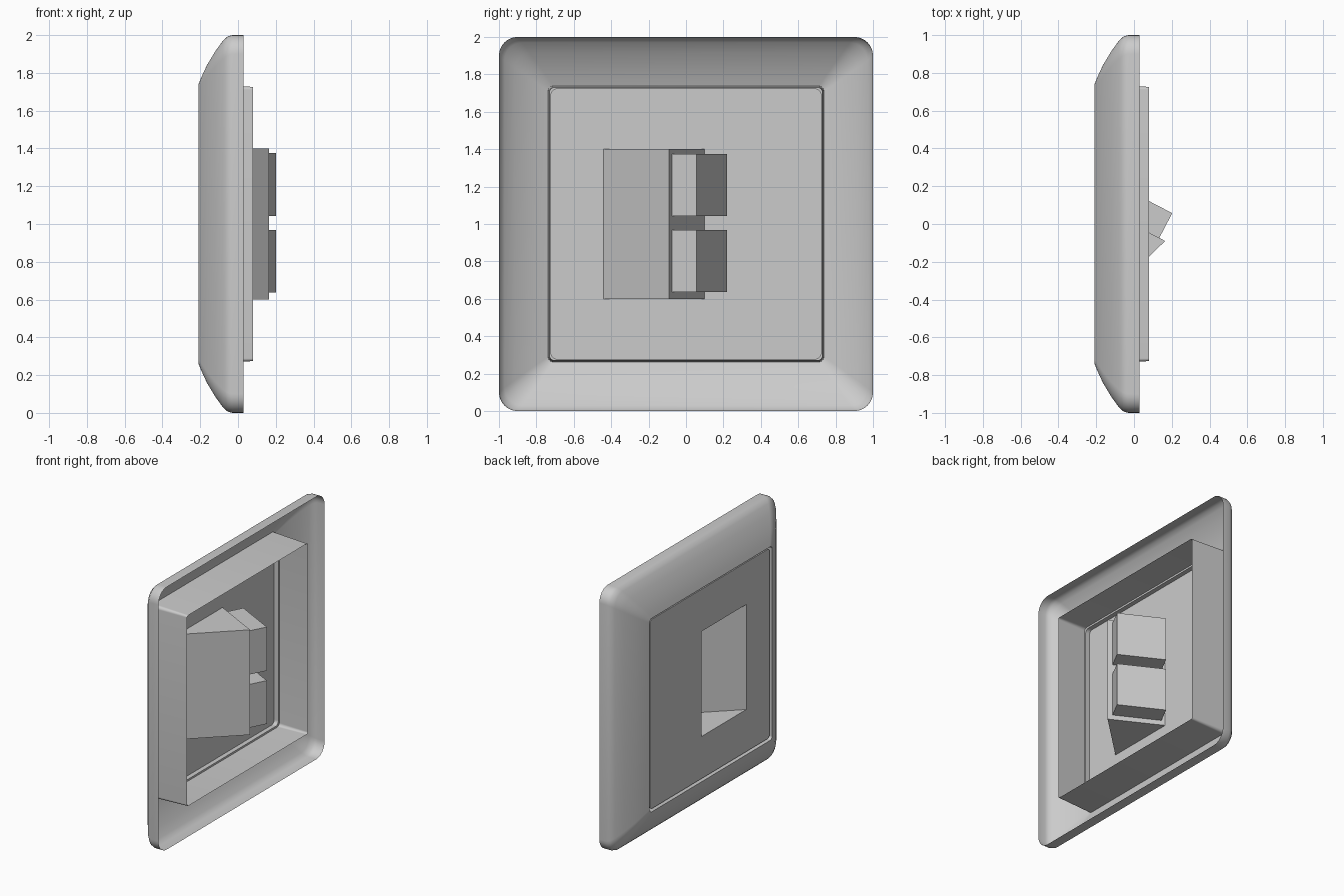
import bpy, bmesh, math
from mathutils import Vector

cube = bpy.data.objects.get("Cube")
if cube:
    bpy.data.objects.remove(cube, do_unlink=True)

grey = bpy.data.materials.new("light_grey_plastic")
grey.use_nodes = True
colour = (0.6, 0.6, 0.6, 1)
grey.diffuse_color = colour
grey.node_tree.nodes["Principled BSDF"].inputs["Base Color"].default_value = colour


def finish(name, bm, smooth=False):
    bmesh.ops.recalc_face_normals(bm, faces=bm.faces)
    mesh = bpy.data.meshes.new(name)
    bm.to_mesh(mesh)
    bm.free()
    mesh.materials.append(grey)
    ob = bpy.data.objects.new(name, mesh)
    bpy.context.collection.objects.link(ob)
    if smooth:
        bpy.ops.object.select_all(action='DESELECT')
        ob.select_set(True)
        bpy.context.view_layer.objects.active = ob
        bpy.ops.object.shade_smooth_by_angle(angle=math.radians(30))
    return ob


def rounded_square(x, half, radius, steps=8):
    """Points of a rounded square facing along x, centred on z = 1."""
    points = []
    for corner in range(4):
        mid = math.radians(45 + 90 * corner)
        cy = math.copysign(half - radius, math.cos(mid))
        cz = math.copysign(half - radius, math.sin(mid))
        for i in range(steps + 1):
            a = math.radians(90 * corner + 90 * i / steps)
            points.append((x, cy + radius * math.cos(a), 1 + cz + radius * math.sin(a)))
    return points


def loft(bm, rings):
    """Join rings of points with quads and return the vertex rings."""
    rows = [[bm.verts.new(p) for p in ring] for ring in rings]
    for a, b in zip(rows, rows[1:]):
        for i in range(len(a)):
            j = (i + 1) % len(a)
            bm.faces.new((a[i], a[j], b[j], b[i]))
    return rows


def fill_with_holes(bm, loops):
    """Fill the flat area between an outer loop and hole loops."""
    edges = []
    for loop in loops:
        for i, v in enumerate(loop):
            w = loop[(i + 1) % len(loop)]
            edges.append(bm.edges.get((v, w)) or bm.edges.new((v, w)))
    bmesh.ops.triangle_fill(bm, edges=edges, use_beauty=True)


# Hollow cover frame: (x, half size, corner radius)
bm = bmesh.new()
cover = [(0.03, 1.0, 0.1), (-0.03, 1.0, 0.1), (-0.055, 0.993, 0.1), (-0.08, 0.97, 0.095),
         (-0.12, 0.915, 0.08), (-0.165, 0.84, 0.06), (-0.195, 0.775, 0.04), (-0.21, 0.737, 0.025)]
loft(bm, [rounded_square(*p) for p in cover])
finish("cover_frame", bm, True)

# Box wall running back from the inner edge of the frame
bm = bmesh.new()
loft(bm, [rounded_square(-0.21, 0.737, 0.025), rounded_square(0.08, 0.726, 0.015)])
finish("back_box_wall", bm, True)

# Wedge plan and window size
FLOOR = -0.2
LOW, HIGH = 0.6, 1.4
near, tip, far = Vector((FLOOR, -0.44)), Vector((0.165, -0.09)), Vector((FLOOR, 0.10))
along = (far - tip).normalized()
out = Vector((-along.y, along.x))
if out.y < 0:
    out = -out

# Centre panel with a window, and the narrow groove around it
bm = bmesh.new()
rows = loft(bm, [rounded_square(-0.165, 0.735, 0.03), rounded_square(-0.165, 0.721, 0.03),
                 rounded_square(FLOOR, 0.721, 0.03)])
window = [bm.verts.new((FLOOR, y, z)) for y, z in
          ((near.y, LOW), (far.y, LOW), (far.y, HIGH), (near.y, HIGH))]
fill_with_holes(bm, [rows[-1], window])
finish("centre_panel", bm)


def on_face(s, depth, z):
    p = tip + along * s + out * depth
    return (p.x, p.y, z)


# Angled housing behind the window, with two socket openings
SOCKETS = ((0.637, 0.967), (1.042, 1.375))
START, END, DEPTH = 0.035, 0.385, 0.148


def socket_ring(depth, z0, z1):
    return [on_face(s, depth, z) for s, z in ((START, z0), (END, z0), (END, z1), (START, z1))]


bm = bmesh.new()
n0, t0, f0 = [bm.verts.new((p.x, p.y, LOW)) for p in (near, tip, far)]
n1, t1, f1 = [bm.verts.new((p.x, p.y, HIGH)) for p in (near, tip, far)]
bm.faces.new((n0, t0, f0))
bm.faces.new((n1, t1, f1))
bm.faces.new((n0, t0, t1, n1))
holes = [[bm.verts.new(p) for p in socket_ring(0, *zs)] for zs in SOCKETS]
fill_with_holes(bm, [[t0, f0, f1, t1]] + holes)
finish("angled_housing", bm)

# Socket boxes, open towards the window
for name, zs in zip(("lower_socket", "upper_socket"), SOCKETS):
    bm = bmesh.new()
    rows = loft(bm, [socket_ring(0, *zs), socket_ring(DEPTH, *zs)])
    bm.faces.new(rows[-1])
    finish(name, bm)
